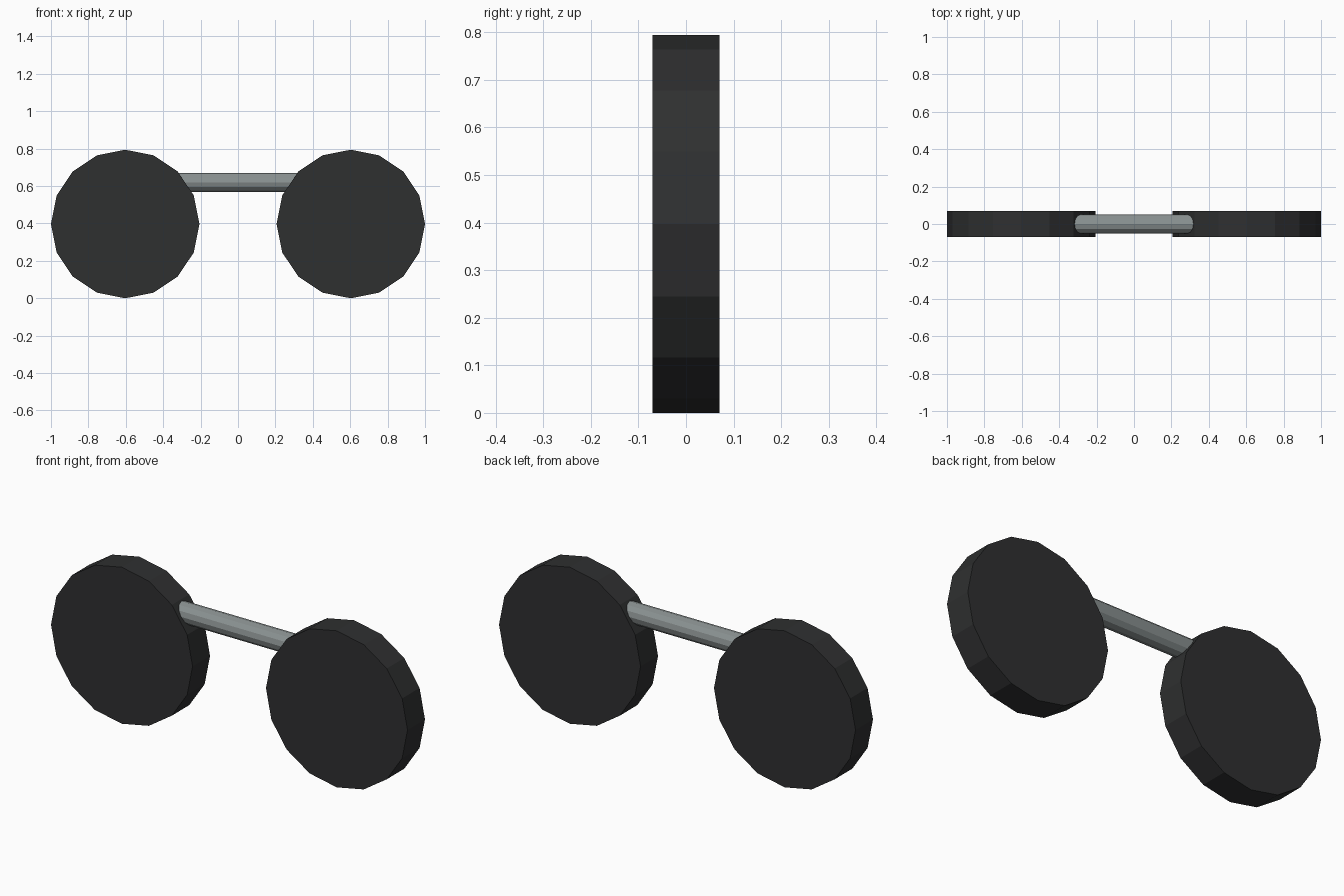
import bpy
from math import pi

if "Cube" in bpy.data.objects:
    bpy.data.objects.remove(bpy.data.objects["Cube"])


def material(name, color):
    m = bpy.data.materials.new(name)
    m.diffuse_color = (*color, 1)
    m.use_nodes = True
    m.node_tree.nodes["Principled BSDF"].inputs["Base Color"].default_value = m.diffuse_color
    return m


def cylinder(name, sides, radius, depth, location, rotation, mat):
    bpy.ops.mesh.primitive_cylinder_add(vertices=sides, radius=radius, depth=depth,
                                        location=location, rotation=rotation)
    ob = bpy.context.object
    ob.name = name
    ob.data.materials.append(mat)
    return ob


rubber = material("dark_rubber", (0.028, 0.029, 0.03))
steel = material("grey_steel", (0.25, 0.28, 0.28))

# Two flat 16-sided wheels facing front
R = 0.397
for side, sx in (("left", -1), ("right", 1)):
    cylinder(side + "_wheel", 16, R, 0.14, (sx * (1 - R), 0, R), (pi / 2, 0, 0), rubber)

# Connecting bar, its ends buried in the wheels
cylinder("connecting_bar", 12, 0.051, 0.84, (0, 0, 0.62), (0, pi / 2, 0), steel)
